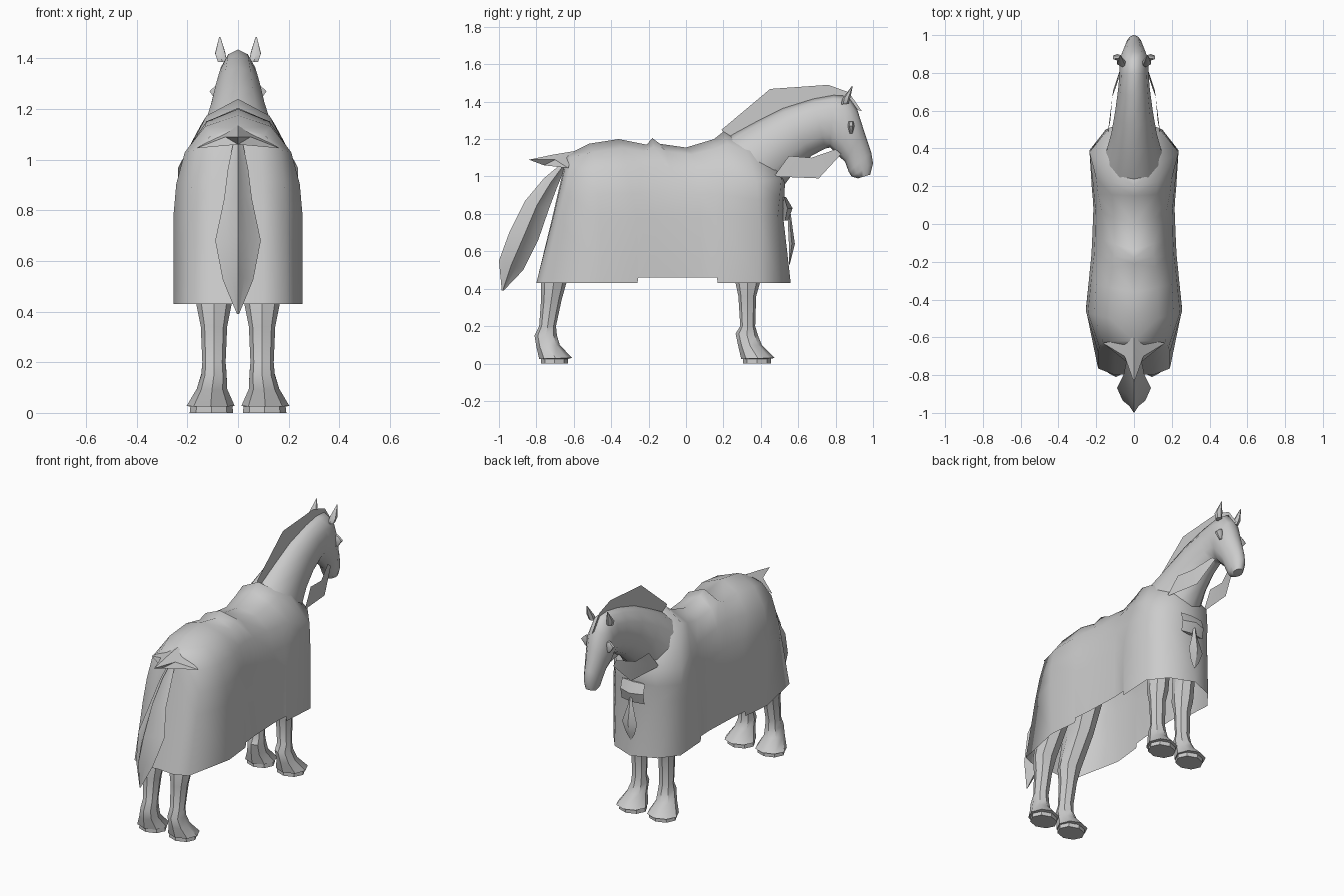
import bpy, bmesh, math

grey = bpy.data.materials.new("light_grey")
grey.diffuse_color = (0.6, 0.6, 0.6, 1)


def make(name, verts, faces, angle=50):
    me = bpy.data.meshes.new(name)
    bm = bmesh.new()
    vs = [bm.verts.new(v) for v in verts]
    for f in faces:
        bm.faces.new([vs[i] for i in f])
    bmesh.ops.remove_doubles(bm, verts=bm.verts, dist=0.0005)
    bmesh.ops.recalc_face_normals(bm, faces=bm.faces)
    bm.to_mesh(me)
    bm.free()
    me.materials.append(grey)
    ob = bpy.data.objects.new(name, me)
    bpy.context.collection.objects.link(ob)
    bpy.context.view_layer.objects.active = ob
    ob.select_set(True)
    bpy.ops.object.shade_smooth_by_angle(angle=math.radians(angle))
    ob.select_set(False)
    return ob


def loft(name, rings, n=10, x=0, pinch=1.0, angle=50):
    """Rings are (y, z of one edge, y, z of the opposite edge, half width[, x shift])."""
    verts, faces = [], []
    for ty, tz, by, bz, w, *dx in rings:
        cx = x + (math.copysign(dx[0], x) if dx else 0)
        for i in range(n):
            a = 2 * math.pi * i / n
            k = pinch if i % 2 else 1
            s, c = math.sin(a) * k, math.cos(a) * k
            verts.append((cx + w * s, (ty + by) / 2 + (ty - by) / 2 * c,
                          (tz + bz) / 2 + (tz - bz) / 2 * c))
    for r in range(len(rings) - 1):
        for i in range(n):
            j = (i + 1) % n
            faces.append((r * n + i, r * n + j, r * n + n + j, r * n + n + i))
    faces.append(tuple(range(n)))
    faces.append(tuple(range(len(verts) - n, len(verts))))
    return make(name, verts, faces, angle)


# Draped cloth: columns from spine to hem, running from rear centre to chest centre
# spine y, z | shoulder x, y, z | flank x, y | hem y, z
cols = [
    (-.63, 1.12, 0, -.65, 1.06, 0, -.715, -.79, .43),
    (-.63, 1.12, .09, -.645, 1.055, .10, -.71, -.80, .43),
    (-.62, 1.125, .165, -.62, 1.04, .19, -.68, -.765, .43),
    (-.52, 1.175, .21, -.48, 1.03, .255, -.46, -.45, .43),
    (-.36, 1.20, .20, -.32, 1.04, .235, -.26, -.26, .43),
    (-.21, 1.17, .18, -.24, 1.05, .235, -.255, -.255, .46),
    (-.18, 1.205, .17, -.17, 1.05, .225, -.16, -.16, .46),
    (-.14, 1.175, .165, -.08, 1.04, .22, -.05, -.05, .46),
    (0, 1.155, .17, .06, 1.03, .215, .08, .08, .46),
    (.15, 1.20, .19, .16, 1.03, .22, .165, .165, .46),
    (.20, 1.24, .20, .24, 1.02, .222, .17, .17, .43),
    (.25, 1.21, .236, .38, .97, .236, .39, .39, .43),
    (.30, 1.20, .13, .51, .99, .15, .49, .50, .43),
    (.32, 1.20, 0, .53, .98, 0, .52, .56, .43),
]
for_side, faces = [], []
for s in (1, -1):
    base = len(for_side)
    for py, pz, sx, sy, sz, fx, fy, hy, hz in cols:
        for_side += [(0, py, pz),
                     (s * sx * .62, py + (sy - py) * .55, pz + (sz - pz) * .30),
                     (s * sx, sy, sz),
                     (s * (sx * .25 + fx * .75), (sy + fy) / 2, (sz + .78) / 2),
                     (s * fx, fy, .78),
                     (s * fx, hy, hz)]
    for c in range(len(cols) - 1):
        for r in range(5):
            a = base + c * 6 + r
            faces.append((a, a + 1, a + 7, a + 6))
verts = for_side
# Drop quads' coincident corners before building
clean = []
for f in faces:
    g = []
    for i in f:
        if all((sum((p - q) ** 2 for p, q in zip(verts[i], verts[j]))) > 1e-7 for j in g):
            g.append(i)
    if len(g) > 2:
        clean.append(g)
make("cloth", verts, clean, 60)

# Pointed cover over the root of the tail
make("tail_cover",
     [(0, -.60, 1.135), (.165, -.63, 1.045), (.05, -.70, 1.09), (0, -.84, 1.09),
      (-.05, -.70, 1.09), (-.165, -.63, 1.045), (0, -.72, 1.115), (0, -.76, 1.06)],
     [(0, 1, 2), (0, 2, 6), (6, 2, 3), (0, 6, 4), (6, 3, 4), (0, 4, 5),
      (2, 7, 3), (4, 3, 7), (1, 7, 2), (5, 4, 7)], 30)

# Neck and head in one sweep
loft("neck_and_head", [
    (.17, 1.17, .46, .86, .17), (.25, 1.225, .53, .96, .145),
    (.37, 1.29, .59, 1.04, .12), (.52, 1.365, .67, 1.11, .10),
    (.68, 1.415, .745, 1.15, .084), (.79, 1.435, .77, 1.155, .078),
    (.865, 1.43, .79, 1.135, .077), (.915, 1.36, .815, 1.11, .08),
    (.95, 1.25, .85, 1.08, .064), (.99, 1.13, .87, 1.025, .048),
    (1.0, 1.07, .885, 1.0, .043), (.985, 1.01, .92, .99, .03)], 12, angle=60)

# Tail with ridged strands
loft("tail", [
    (-.665, 1.07, -.645, 1.05, .02), (-.76, .99, -.69, .94, .04),
    (-.86, .87, -.735, .82, .055), (-.945, .70, -.79, .66, .09),
    (-1.0, .55, -.87, .50, .06), (-.985, .39, -.975, .39, .004)], 8, pinch=.6, angle=30)

# Mane sheet
make("mane", [(0, y, z) for y, z in
              [(.19, 1.25), (.45, 1.468), (.76, 1.49), (.87, 1.45), (.94, 1.35),
               (.90, 1.36), (.83, 1.42), (.68, 1.40), (.50, 1.34), (.22, 1.205)]],
     [range(10)])

# Paired parts
for s, side in ((1, "right"), (-1, "left")):
    loft("front_leg_" + side, [
        (.45, .85, .27, .85, .08), (.42, .62, .27, .62, .062),
        (.395, .43, .265, .43, .062), (.375, .36, .28, .36, .05),
        (.37, .2, .29, .2, .046), (.385, .15, .265, .16, .05),
        (.405, .10, .28, .09, .06, .008), (.475, .03, .295, .025, .095, .013),
        (.45, .025, .31, .025, .08, .013)], 8, s * .095, angle=40)
    loft("rear_leg_" + side, [
        (-.42, .85, -.68, .85, .09), (-.52, .62, -.73, .62, .078),
        (-.64, .43, -.775, .43, .07), (-.665, .34, -.775, .34, .052),
        (-.695, .2, -.785, .2, .046), (-.69, .15, -.81, .15, .05),
        (-.675, .10, -.80, .09, .06, .008), (-.61, .03, -.785, .025, .095, .013),
        (-.63, .025, -.77, .025, .08, .013)], 8, s * .095, angle=40)
    for name, f, b in (("front_hoof_", .455, .305), ("rear_hoof_", -.63, -.775)):
        loft(name + side, [(f, .027, b, .027, .083), (f, 0, b, 0, .086)], 8, s * .105, angle=30)
    # Ear
    loft("ear_" + side, [(.87, 1.39, .83, 1.385, .02), (.88, 1.425, .835, 1.415, .023, .008),
                         (.892, 1.485, .888, 1.485, .003, .01)], 6, s * .062)
    # Eye bump
    loft("eye_" + side, [(.895, 1.295, .87, 1.295, .012), (.90, 1.27, .865, 1.27, .028, .012),
                         (.89, 1.23, .875, 1.23, .01)], 6, s * .076)
    # Hanging rein
    make("rein_" + side, [(s * x, y, z) for x, y, z in
                          [(.14, .47, 1.0), (.125, .55, 1.11), (.115, .67, 1.10),
                           (.07, .80, 1.145), (.07, .83, 1.12), (.11, .71, .99)]],
         [(0, 1, 2, 5), (2, 3, 4, 5)])

# Chest badge and hanging leaf ornament
loft("chest_badge", [(.535, .89, .515, .89, .08), (.57, .83, .515, .83, .08),
                     (.545, .765, .515, .765, .08)], 4, angle=30)
loft("chest_ornament", [(.56, .80, .545, .80, .008), (.568, .74, .545, .74, .02),
                        (.582, .64, .55, .64, .052), (.565, .57, .55, .57, .03),
                        (.555, .53, .55, .53, .004)], 4, angle=30)
